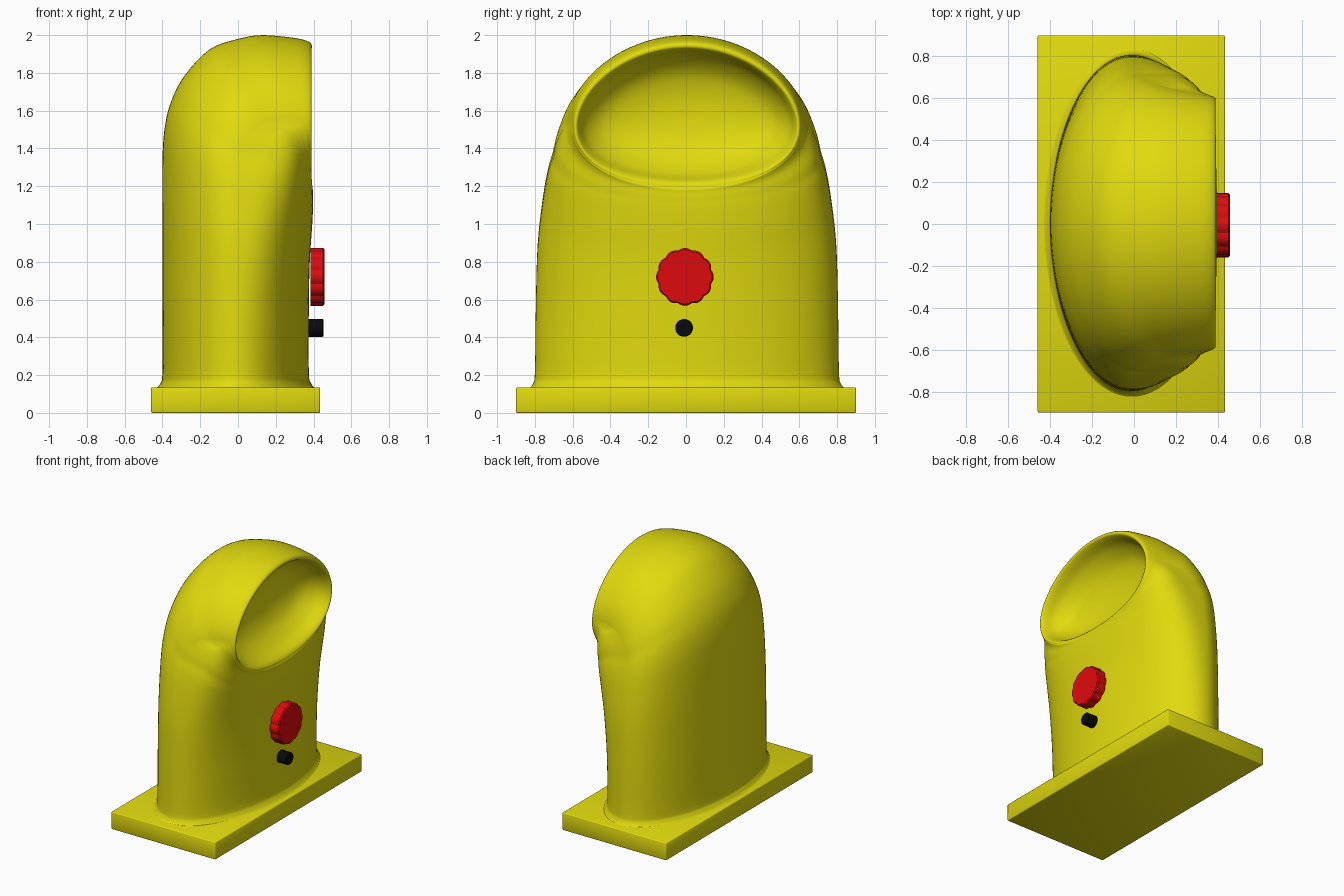
import bpy, bmesh
from math import sin, cos, pi, radians
from mathutils import Vector

old = bpy.data.objects.get("Cube")
if old:
    bpy.data.objects.remove(old, do_unlink=True)


def material(name, rgb):
    m = bpy.data.materials.new(name)
    m.use_nodes = True
    m.diffuse_color = (*rgb, 1)
    bsdf = m.node_tree.nodes["Principled BSDF"]
    bsdf.inputs["Base Color"].default_value = (*rgb, 1)
    bsdf.inputs["Roughness"].default_value = 0.6
    return m


yellow = material("yellow paint", (0.75, 0.70, 0.004))
red = material("red plastic", (0.74, 0.003, 0.004))
black = material("black rubber", (0.003, 0.003, 0.003))


def finish(name, bm, mat, smooth_angle):
    mesh = bpy.data.meshes.new(name)
    bm.to_mesh(mesh)
    bm.free()
    mesh.materials.append(mat)
    ob = bpy.data.objects.new(name, mesh)
    bpy.context.collection.objects.link(ob)
    bpy.ops.object.select_all(action='DESELECT')
    ob.select_set(True)
    bpy.context.view_layer.objects.active = ob
    bpy.ops.object.shade_smooth_by_angle(angle=radians(smooth_angle))
    return ob


def loft(name, rings, mat, smooth_angle):
    """Skin a list of closed rings and cap both ends."""
    bm = bmesh.new()
    loops = [[bm.verts.new(p) for p in ring] for ring in rings]
    n = len(loops[0])
    for a, b in zip(loops, loops[1:]):
        for i in range(n):
            j = (i + 1) % n
            bm.faces.new((a[i], a[j], b[j], b[i]))
    bm.faces.new(loops[0])
    bm.faces.new(loops[-1])
    bmesh.ops.recalc_face_normals(bm, faces=bm.faces)
    return finish(name, bm, mat, smooth_angle)


def catmull(p0, p1, p2, p3, t):
    return 0.5 * (2 * p1 + (p2 - p0) * t + (2 * p0 - 5 * p1 + 4 * p2 - p3) * t * t
                  + (3 * p1 - p0 - 3 * p2 + p3) * t ** 3)


def refine(keys, steps):
    """Smooth the key sections with extra ones in between."""
    out = []
    last = len(keys) - 1
    for i in range(last):
        four = [keys[max(0, min(last, i + k))] for k in (-1, 0, 1, 2)]
        for s in range(steps):
            out.append([catmull(*vals, s / steps) for vals in zip(*four)])
    return out + [keys[-1]]


def section(back_x, back_z, front_x, front_z, half_width, power, sag, n=120):
    """Tilted oval between a back and a front point.
    A power below one fills out the front corners; sag lowers the sides."""
    mid = Vector((back_x + front_x, 0.01, back_z + front_z)) / 2
    half_x, half_z = (front_x - back_x) / 2, (front_z - back_z) / 2
    ring = []
    for i in range(n):
        c, s = cos(2 * pi * (i + .5) / n), sin(2 * pi * (i + .5) / n)
        push = c ** power if c > 0 else c
        ring.append(mid + Vector((half_x * push, half_width * s, half_z * c - sag * s * s)))
    return ring


# Cowl: upright oval tube that turns to a mouth facing +x, then dips into a bowl
cowl_keys = [
    (-.435, .13, .41, .13, .835, 1, 0),
    (-.412, .155, .388, .155, .815, 1, 0),
    (-.40, .22, .375, .22, .805, 1, 0),
    (-.40, .60, .375, .55, .80, .93, 0),
    (-.40, 1.0, .38, .80, .79, .77, 0),
    (-.40, 1.35, .392, .98, .76, .55, .01),
    (-.385, 1.53, .397, 1.08, .735, .42, .02),
    (-.35, 1.66, .397, 1.12, .712, .36, .03),
    (-.28, 1.79, .397, 1.145, .695, .32, .04),
    (-.15, 1.925, .396, 1.165, .665, .3, .05),
    (0, 1.98, .396, 1.175, .64, .3, .06),
    (.13, 2.0, .396, 1.18, .625, .3, .06),
    (.30, 1.985, .394, 1.187, .61, .4, .06),
    (.375, 1.965, .391, 1.195, .60, 1, .06),
    (.39, 1.94, .386, 1.21, .585, 1, .06),
    (.365, 1.92, .365, 1.23, .57, 1, .06),
    (.28, 1.88, .29, 1.27, .53, 1, .05),
    (.20, 1.80, .21, 1.35, .43, 1, .04),
    (.16, 1.69, .165, 1.45, .24, 1, .02),
    (.15, 1.58, .15, 1.56, .02, 1, 0),
]
loft("cowl_body", [section(*k) for k in refine(cowl_keys, 4)], yellow, 60)

# Base plate with slightly softened edges
bm = bmesh.new()
bmesh.ops.create_cube(bm, size=1)
for v in bm.verts:
    v.co = Vector((v.co.x * .895 - .0125, v.co.y * 1.8, (v.co.z + .5) * .135))
bmesh.ops.bevel(bm, geom=bm.edges[:], offset=.006, segments=2, affect='EDGES', profile=.5)
finish("base_plate", bm, yellow, 50)


def disc(x, cy, cz, radius, lobes=0, n=72):
    """Ring in the yz plane, scalloped when lobes is set."""
    pts = []
    for i in range(n):
        a = 2 * pi * i / n
        r = radius * (.94 + .06 * abs(cos(lobes * a / 2)) if lobes else 1)
        pts.append(Vector((x, cy + r * cos(a), cz + r * sin(a))))
    return pts


# Scalloped knob
loft("knob", [disc(x, -.006, .72, r, 12) for x, r in
              ((.384, .153), (.45, .153), (.458, .145))], red, 20)

# Small push button below the knob
loft("button", [disc(x, -.01, .45, r, n=24) for x, r in
                ((.36, .047), (.448, .047), (.453, .043))], black, 30)
